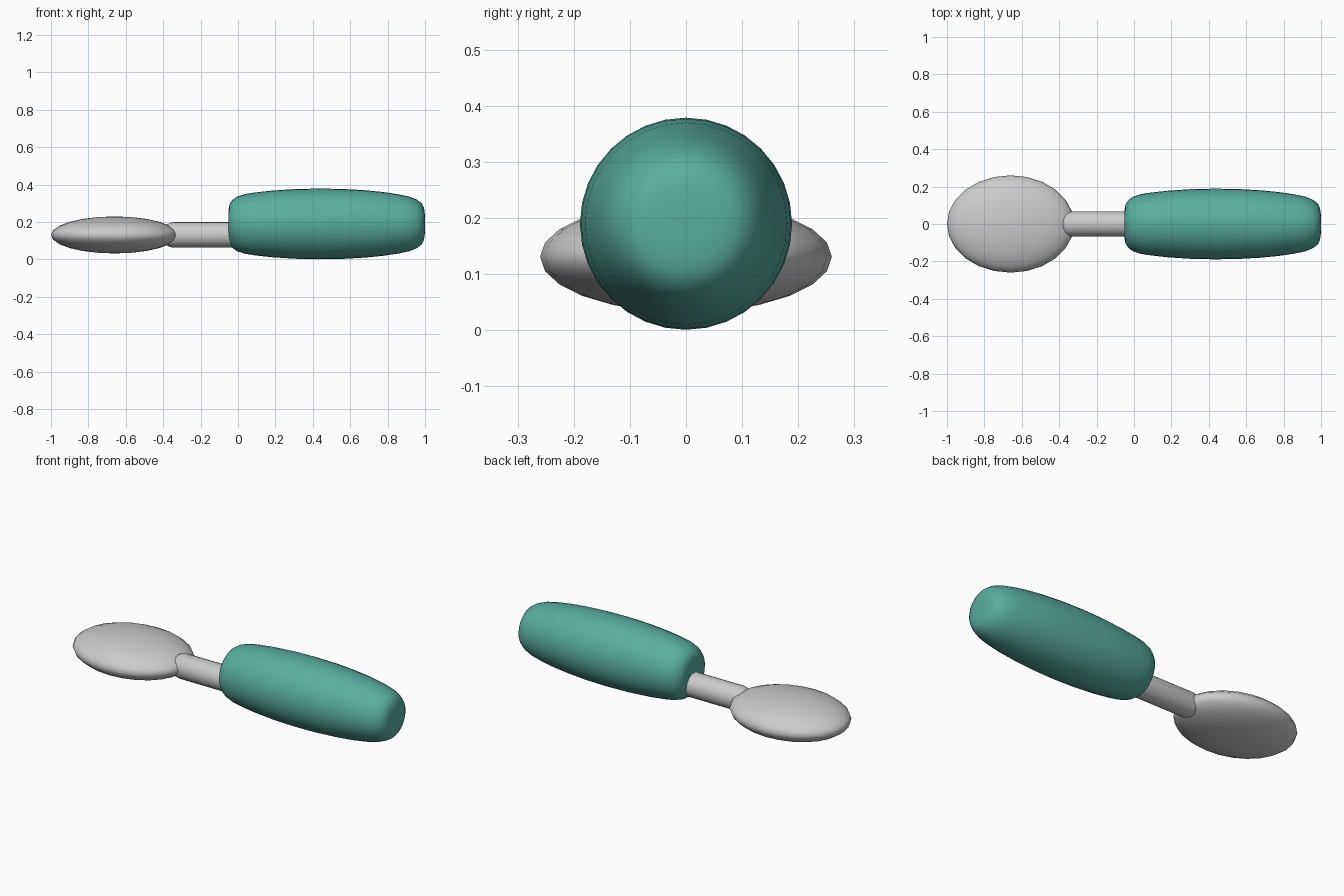
import bpy, math

if "Cube" in bpy.data.objects:
    bpy.data.objects.remove(bpy.data.objects["Cube"])


def finish(obj, name, angle=60):
    obj.name = name
    bpy.ops.object.select_all(action='DESELECT')
    obj.select_set(True)
    bpy.context.view_layer.objects.active = obj
    bpy.ops.object.shade_smooth_by_angle(angle=math.radians(angle))
    return obj


def lathe_x(name, profile, z, segments):
    """Revolve (x, radius) points around an axis parallel to x, with closed ends."""
    verts, faces = [], []
    for x, r in profile:
        for i in range(segments):
            a = 2 * math.pi * i / segments
            verts.append((x, r * math.cos(a), z + r * math.sin(a)))
    for k in range(len(profile) - 1):
        for i in range(segments):
            j = (i + 1) % segments
            a, b = k * segments, (k + 1) * segments
            faces.append((a + i, a + j, b + j, b + i))
    faces.append(tuple(reversed(range(segments))))
    faces.append(tuple(range((len(profile) - 1) * segments, len(verts))))
    mesh = bpy.data.meshes.new(name)
    mesh.from_pydata(verts, [], faces)
    # consistent outward normals
    import bmesh
    bm = bmesh.new()
    bm.from_mesh(mesh)
    bmesh.ops.recalc_face_normals(bm, faces=bm.faces)
    bm.to_mesh(mesh)
    bm.free()
    obj = bpy.data.objects.new(name, mesh)
    bpy.context.collection.objects.link(obj)
    return finish(obj, name)


# flattened oval head
bpy.ops.mesh.primitive_uv_sphere_add(segments=24, ring_count=12, radius=1,
                                     location=(-0.66, 0, 0.131))
head = bpy.context.object
head.scale = (0.34, 0.26, 0.099)
finish(head, "oval_head")

# metal neck with a softened tip
lathe_x("neck", [(-0.383, 0.045), (-0.378, 0.056), (-0.365, 0.064), (-0.345, 0.068),
                 (0.05, 0.068)], 0.131, 24)

# barrel-shaped grip
grip = lathe_x("grip", [(-0.05, 0.08), (-0.045, 0.105), (-0.03, 0.128), (-0.005, 0.146),
                        (0.035, 0.159), (0.09, 0.168), (0.18, 0.178), (0.30, 0.186),
                        (0.43, 0.189), (0.56, 0.187), (0.68, 0.180), (0.78, 0.170),
                        (0.86, 0.158), (0.915, 0.146), (0.955, 0.130), (0.98, 0.112),
                        (0.993, 0.09), (0.998, 0.065), (1.0, 0.03)], 0.19, 32)
green = bpy.data.materials.new("green_grip")
green.diffuse_color = (0.10, 0.42, 0.35, 1)
green.use_nodes = True
green.node_tree.nodes["Principled BSDF"].inputs["Base Color"].default_value = green.diffuse_color
grip.data.materials.append(green)
